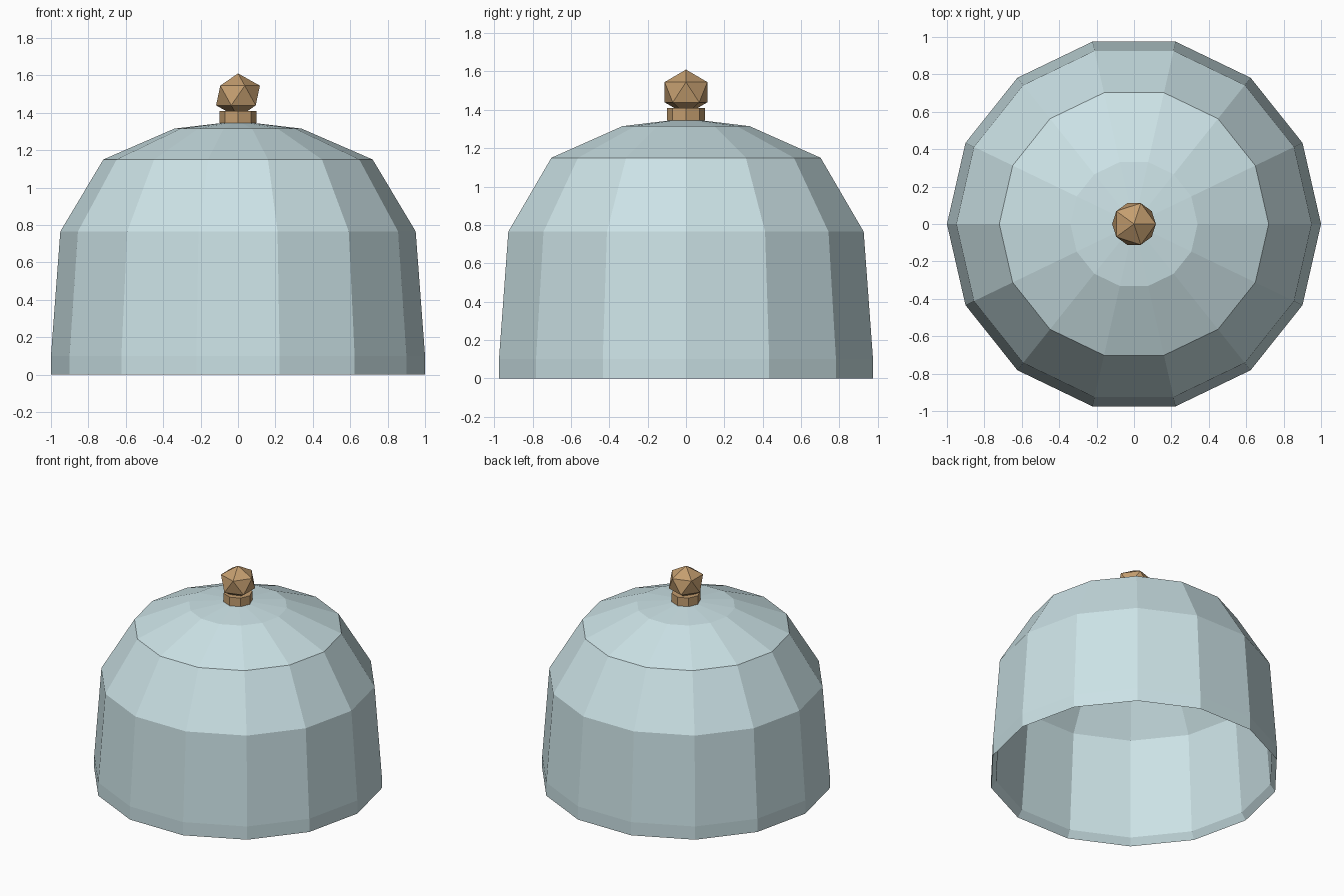
import bpy, bmesh, math

if "Cube" in bpy.data.objects:
    bpy.data.objects.remove(bpy.data.objects["Cube"])

def material(name, color):
    m = bpy.data.materials.new(name)
    m.diffuse_color = color
    m.use_nodes = True
    m.node_tree.nodes["Principled BSDF"].inputs["Base Color"].default_value = m.diffuse_color
    return m

def lathe(name, profile, sides, mat):
    """Revolve (radius, z) points; radius 0 becomes a single pole vertex."""
    bm = bmesh.new()
    rings = []
    for r, z in profile:
        if r == 0:
            rings.append([bm.verts.new((0, 0, z))] * sides)
        else:
            rings.append([bm.verts.new((r * math.cos(2 * math.pi * i / sides),
                                        r * math.sin(2 * math.pi * i / sides), z))
                          for i in range(sides)])
    for a, b in zip(rings, rings[1:]):
        for i in range(sides):
            j = (i + 1) % sides
            bm.faces.new(list(dict.fromkeys((a[i], a[j], b[j], b[i]))))
    bmesh.ops.recalc_face_normals(bm, faces=bm.faces)
    me = bpy.data.meshes.new(name)
    bm.to_mesh(me)
    bm.free()
    me.materials.append(mat)
    ob = bpy.data.objects.new(name, me)
    bpy.context.collection.objects.link(ob)
    return ob

glass = material("pale_glass", (0.60, 0.76, 0.79, 0.8))
wood = material("wood", (0.55, 0.34, 0.16, 1))

# Dome shell: inner wall up from the pole, over the rim, then outer wall
inner = [(0, 1.31), (0.32, 1.28), (0.68, 1.12), (0.91, 0.785), (0.965, 0.05)]
outer = [(1.0, 0), (1.0, 0.1), (0.95, 0.765), (0.72, 1.15), (0.34, 1.315), (0, 1.355)]
lathe("glass_dome", inner + outer, 14, glass)

# Collar under the knob
lathe("knob_collar", [(0, 1.345), (0.1, 1.345), (0.1, 1.41), (0, 1.41)], 8, wood)

# Faceted knob
bpy.ops.mesh.primitive_ico_sphere_add(subdivisions=1, radius=1, location=(0, 0, 1.492))
knob = bpy.context.object
knob.name = "knob"
knob.scale = (0.131, 0.131, 0.118)
knob.data.materials.append(wood)
